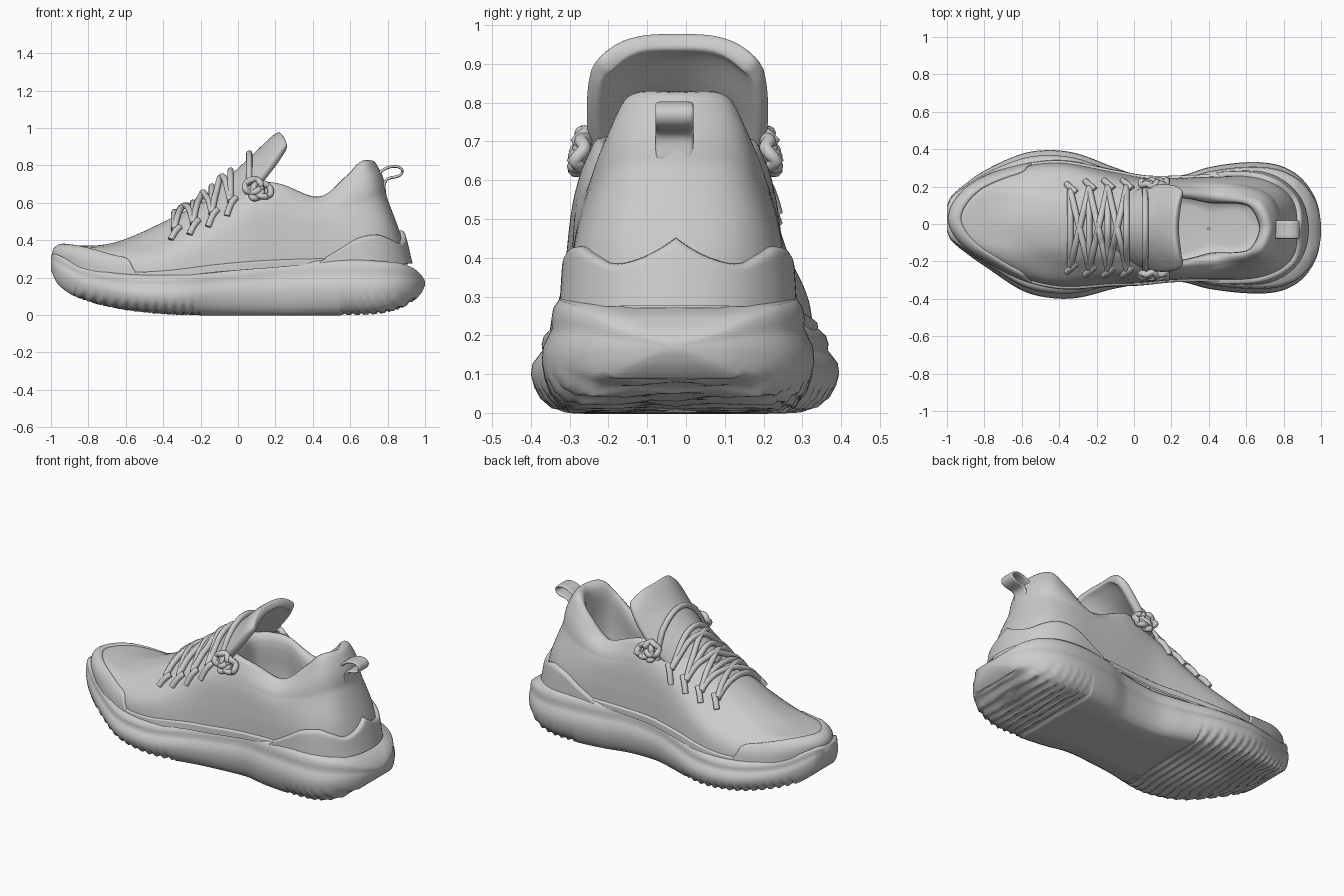
import bpy, math
from math import sin, cos, pi
from mathutils import Vector as V
from mathutils.bvhtree import BVHTree

if "Cube" in bpy.data.objects:
    bpy.data.objects.remove(bpy.data.objects["Cube"])


def curve(keys, x):
    """Smooth value at x through (x, value) keys."""
    if x <= keys[0][0]:
        return keys[0][1]
    for i in range(len(keys) - 1):
        (x0, a), (x1, b) = keys[i], keys[i + 1]
        if x <= x1:
            p, q = keys[max(i - 1, 0)], keys[min(i + 2, len(keys) - 1)]
            h = x1 - x0
            m0, m1 = (b - p[1]) / (x1 - p[0]) * h, (q[1] - a) / (q[0] - x0) * h
            t = (x - x0) / h
            return (a * (2*t**3 - 3*t*t + 1) + m0 * (t**3 - 2*t*t + t)
                    + b * (3*t*t - 2*t**3) + m1 * (t**3 - t*t))
    return keys[-1][1]


def catmull(p, a, b, q, t):
    return 0.5 * (2*a + (b - p)*t + (2*p - 5*a + 4*b - q)*t*t + (3*a - p - 3*b + q)*t**3)


def grid(name, rows, closed=False, caps=False):
    """Mesh skin over rows of points."""
    n = len(rows[0])
    faces = [(r*n + i, r*n + (i+1) % n, (r+1)*n + (i+1) % n, (r+1)*n + i)
             for r in range(len(rows) - 1) for i in range(n if closed else n - 1)]
    if caps:
        faces += [tuple(range(n))[::-1], tuple(range((len(rows)-1)*n, len(rows)*n))]
    me = bpy.data.meshes.new(name)
    me.from_pydata([p for r in rows for p in r], [], faces)
    me.shade_smooth()
    ob = bpy.data.objects.new(name, me)
    bpy.context.collection.objects.link(ob)
    return ob


def cord(name, pts, radius=0.017, cyclic=False):
    cu = bpy.data.curves.new(name, 'CURVE')
    cu.dimensions, cu.bevel_depth, cu.bevel_resolution = '3D', radius, 3
    cu.use_fill_caps, cu.resolution_u = True, 3
    sp = cu.splines.new('NURBS')
    sp.points.add(len(pts) - 1)
    for s, p in zip(sp.points, pts):
        s.co = (*p, 1)
    sp.use_endpoint_u, sp.use_cyclic_u, sp.order_u = True, cyclic, 3
    ob = bpy.data.objects.new(name, cu)
    bpy.context.collection.objects.link(ob)
    return ob


# Centre line drift of the foot shape
MID = [(-1, .03), (-.8, .03), (-.6, .01), (-.45, 0), (-.1, -.022), (.05, -.033), (.25, -.025), (.6, -.02), (1, -.03)]

# Sole: cross-sections swept from toe to heel, with rippled tread
HALF = [(-1, .07), (-.98, .115), (-.9, .185), (-.8, .255), (-.6, .365), (-.45, .395), (-.3, .385), (-.1, .323),
        (.05, .288), (.25, .285), (.4, .325), (.6, .35), (.75, .343), (.85, .305), (.92, .245), (.97, .165), (.99, .1), (1, .03)]
LOW = [(-1, .24), (-.97, .175), (-.9, .115), (-.8, .072), (-.65, .035), (-.5, .014), (-.3, 0), (.65, 0), (.78, .01),
       (.88, .04), (.95, .085), (.985, .125), (1, .16)]
HIGH = [(-1, .32), (-.97, .325), (-.85, .265), (-.7, .23), (-.5, .215), (-.3, .22), (0, .25), (.3, .285), (.6, .295),
        (.85, .28), (.93, .255), (.97, .225), (.99, .2), (1, .18)]
SECT = [(0, 0), (.45, 0), (.78, .0), (.87, .05), (.94, .16), (.98, .3), (1, .45), (.99, .58), (.95, .68),
        (.925, .74), (.93, .82), (.915, .92), (.87, 1), (.5, 1), (0, 1)]


def tread(x, y):
    if -.88 < x < -.2:
        return .5 - .5 * cos((x + .25*y) * 2*pi / .05)
    if .55 < x < .95:
        return .5 - .5 * cos((x + 1.2*y*y) * 2*pi / .045)
    return 0


rows = []
for i in range(281):
    x = -cos(pi * i / 280) * .3 + (-1 + 2*i/280) * .7
    h, lo, hi, c = (curve(k, x) for k in (HALF, LOW, HIGH, MID))
    ring = []
    for s, pts in ((1, SECT), (-1, SECT[-2:0:-1])):
        for w, t in pts:
            fade = max(0, 1 - t / .32)
            r = tread(x, s*w*h) * fade
            ring.append((x, c + s*w*(h - .012*r), lo + t*(hi - lo) + .016*r))
    rows.append(ring)
grid('sole', rows, True, True)

# Upper: half net of columns (toe to heel), each from sole edge to collar
NET = [[(-.96, 0, .24), (-.955, 0, .365), (-.62, 0, .40), (0, 0, .70)],
       [(-.88, .16, .23), (-.86, .15, .35), (-.57, .12, .40), (0, .07, .70)],
       [(-.66, .28, .20), (-.62, .265, .30), (-.42, .19, .425), (.02, .12, .70)],
       [(-.40, .335, .20), (-.38, .31, .32), (-.24, .225, .47), (.06, .155, .70)],
       [(-.10, .30, .23), (-.09, .285, .38), (-.03, .25, .54), (.12, .19, .70)],
       [(.15, .275, .25), (.16, .27, .42), (.18, .255, .57), (.22, .215, .685)],
       [(.42, .275, .27), (.42, .27, .42), (.43, .25, .54), (.44, .195, .62)],
       [(.70, .275, .27), (.68, .26, .43), (.65, .22, .58), (.61, .17, .735)],
       [(.86, .17, .27), (.82, .17, .45), (.76, .145, .62), (.69, .125, .81)],
       [(.91, 0, .27), (.87, 0, .43), (.80, 0, .62), (.735, 0, .815)]]


def column(k):
    k %= 18
    return [V(p) for p in NET[k]] if k < 10 else [V((p[0], -p[1], p[2])) for p in NET[18 - k]]


def upper(u, v):
    """Point on the upper; u runs round the shoe 0..18, v rises 0..3."""
    k, t = math.floor(u), u - math.floor(u)
    cols = [column(k + d) for d in (-1, 0, 1, 2)]
    c = [catmull(*(col[j] for col in cols), t) for j in range(4)]
    c = [2*c[0] - c[1]] + c + [2*c[3] - c[2]]
    j = min(int(max(v, 0)), 2)
    p = catmull(*c[j:j + 4], v - j)
    p.y += curve(MID, p.x)
    return p


def raised(u, v, off):
    e = .02
    n = (upper(u, v + e) - upper(u, v - e)).cross(upper(u + e, v) - upper(u - e, v))
    return upper(u, v) + n.normalized() * off


US = [18 * i / 144 for i in range(144)]
rows = []
for j in range(34):
    v = 3 * j / 33
    pad = .014 * max(0, sin(pi * (v - 2.1) / .9)) if v > 2.1 else 0
    rows.append([raised(u, v, pad * min(1, max(0, 1.2 - abs(u - 9) / 4))) for u in US])

# Padded collar roll, lining and insole
rim, centre = rows[-1], V((.4, -.025, 0))
for d, dz, z in ((.012, .01, 0), (.03, .013, 0), (.05, .002, 0), (.062, -.03, 0), (.066, -.08, 0),
                 (.055, -.15, 0), (.045, 0, .34), (.06, 0, .31), (.12, 0, .305), (None, 0, .305)):
    row = []
    for p in rim:
        q = V((centre.x - p.x, centre.y - p.y, 0))
        m = p + (q.normalized() * d if d else q * .98)
        m.z = z or p.z + dz
        row.append(m)
    rows.append(row)
shell = grid('upper_shell', rows, True)


# Overlays: raised panels that follow the upper
def overlay(name, u0, u1, top, off):
    cols = []
    for i in range(81):
        u = u0 + (u1 - u0) * i / 80
        f = curve(top, min(u % 18, 18 - u % 18))
        g = off if 0 < i < 80 else -.01
        col = [raised(u, f * t / 12, g) for t in range(12)]
        cols.append(col + [raised(u, f, g * .8), raised(u, f + .03, g * .3), raised(u, f + .04, -.01)])
    return grid(name, cols)


overlay('heel_counter', 6.0, 12.0, [(6, .02), (6.4, .45), (6.8, .85), (7.3, .92), (7.7, .75), (8.1, .6), (8.5, .72), (9, 1.08)], .024)
overlay('toe_guard', -2.5, 2.5, [(0, 1.12), (1, 1.15), (1.7, 1.1), (2.2, .9), (2.5, .1)], .013)
overlay('side_foxing', 2.3, 6.6, [(2.3, .3), (4, .25), (6.6, .15)], .012)
overlay('side_foxing_far', 11.4, 15.7, [(2.3, .3), (4, .25), (6.6, .15)], .012)

# Tongue: curved shield with rounded top
PATH = [(0, -.2, .585, .16), (.35, -.02, .735, .215), (.65, .105, .85, .228), (.9, .2, .94, .215), (1, .235, .962, .185)]
rows = []
for i in range(19):
    t = i / 18
    x, z, hw = (curve([(k[0], k[n]) for k in PATH], t) for n in (1, 2, 3))
    rows.append([(x + (.15 - .12*t) * s*s, -.022 + s*hw, z - (.07 * s*s if t < .7 else .07*abs(s)**(2 + 6*(t - .7))))
                 for s in [-1 + j/8 for j in range(17)]])
tongue = grid('tongue', rows)
so = tongue.modifiers.new('thick', 'SOLIDIFY')
so.thickness, so.offset = .05, 0
tongue.modifiers.new('round', 'SUBSURF').levels = 2
tongue.modifiers['round'].render_levels = 2

# Laces laid on the surface
dg = bpy.context.evaluated_depsgraph_get()
dg.update()
trees = [BVHTree.FromObject(o, dg) for o in (shell, tongue)]


def drape(x, y, lift=.012):
    hits = [t.ray_cast(V((x, y, 2)), V((0, 0, -1)))[0] for t in trees]
    return V((x, y, max([h.z for h in hits if h] or [.6]) + lift))


def lace(name, a, b, lift=.012):
    return cord(name, [drape(a[0] + (b[0]-a[0])*t/12, a[1] + (b[1]-a[1])*t/12, lift + .012*sin(pi*t/12)) for t in range(13)])


EYES = [(-.34, .2), (-.24, .215), (-.14, .22), (-.04, .22)]
for i, (x, y) in enumerate(EYES):
    lace(f'lace_bar_{i}', (x, -.022 - y), (x, -.022 + y))
    for s in (-1, 1):
        if i < 3:
            nx, ny = EYES[i + 1]
            lace(f'lace_cross_{i}_{s}', (x, -.022 - s*y), (nx, -.022 + s*ny), .02)
        lace(f'eyelet_loop_{i}_{s}', (x + .03, -.022 + s*(y - .01)), (x - .02, -.022 + s*(y + .035)), .008)
lace('lace_top', (.06, -.24), (.06, .2), .012)

# Side knots: small bundles of cord loops
for s in (-1, 1):
    for k, (kx, kz, rx, rz, tilt) in enumerate(((.08, .69, .045, .035, .3), (.13, .67, .05, .035, -.4), (.1, .655, .035, .025, .9))):
        pts = []
        for a in range(12):
            ca, sa = rx*cos(a*pi/6), rz*sin(a*pi/6)
            z = kz + ca*sin(tilt) + sa*cos(tilt)
            pts.append((kx + ca*cos(tilt) - sa*sin(tilt), -.028 + s*(.245 + .012*cos(2*a) - (z - kz)*.3), z))
        cord(f'knot_{k}_{s}', pts, .017, True)

# Heel pull tab: folded ribbon
TAB = [(.745, .745), (.77, .775), (.81, .795), (.855, .797), (.883, .778), (.875, .748), (.84, .737), (.80, .733), (.778, .705), (.785, .645)]
tab = grid('heel_pull_tab', [[(x, -.08 + .1*j/4, z) for j in range(5)] for x, z in TAB])
tab.modifiers.new('thick', 'SOLIDIFY').thickness = .016
tab.modifiers['thick'].offset = 0
tab.modifiers.new('round', 'SUBSURF').levels = 2
